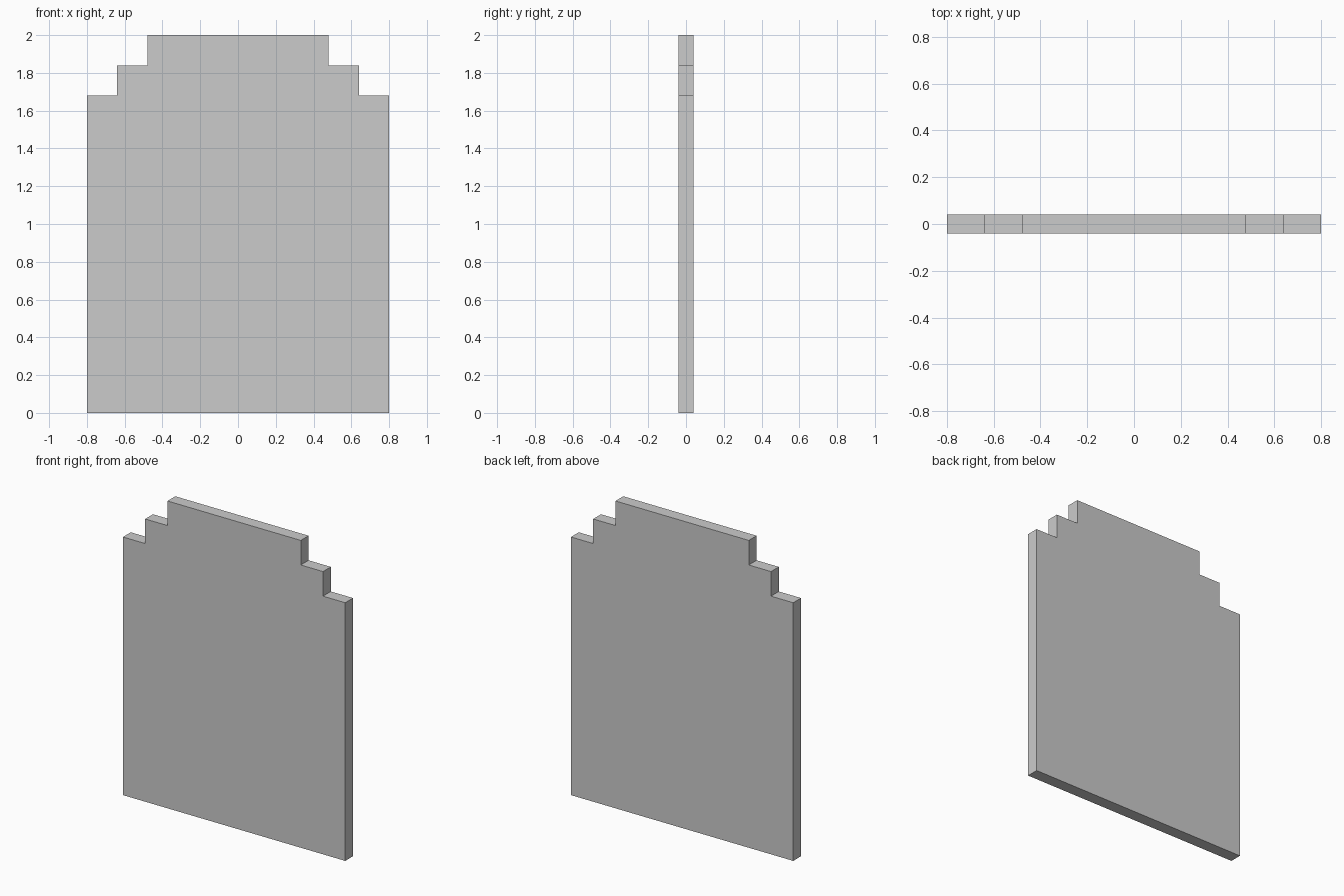
import bpy, bmesh

if "Cube" in bpy.data.objects:
    bpy.data.objects.remove(bpy.data.objects["Cube"])

T = 0.08      # panel thickness
STEP = 0.16   # width and height of each corner step

# Right half of the stepped outline, bottom to top
right = [(0.8, 0.0)]
for i in range(3):
    x, z = 0.8 - i * STEP, 1.68 + i * STEP
    right.append((x, z))
    if i < 2:
        right.append((x - STEP, z))
outline = right + [(-x, z) for x, z in reversed(right)]

# Stepped panel: outline face extruded through the thickness
bm = bmesh.new()
face = bm.faces.new([bm.verts.new((x, -T / 2, z)) for x, z in outline])
ext = bmesh.ops.extrude_face_region(bm, geom=[face], use_keep_orig=True)
bmesh.ops.translate(bm, vec=(0, T, 0),
                    verts=[g for g in ext["geom"] if isinstance(g, bmesh.types.BMVert)])
bmesh.ops.recalc_face_normals(bm, faces=bm.faces)

mesh = bpy.data.meshes.new("stepped_panel")
bm.to_mesh(mesh)
bm.free()
bpy.context.collection.objects.link(bpy.data.objects.new("stepped_panel", mesh))
